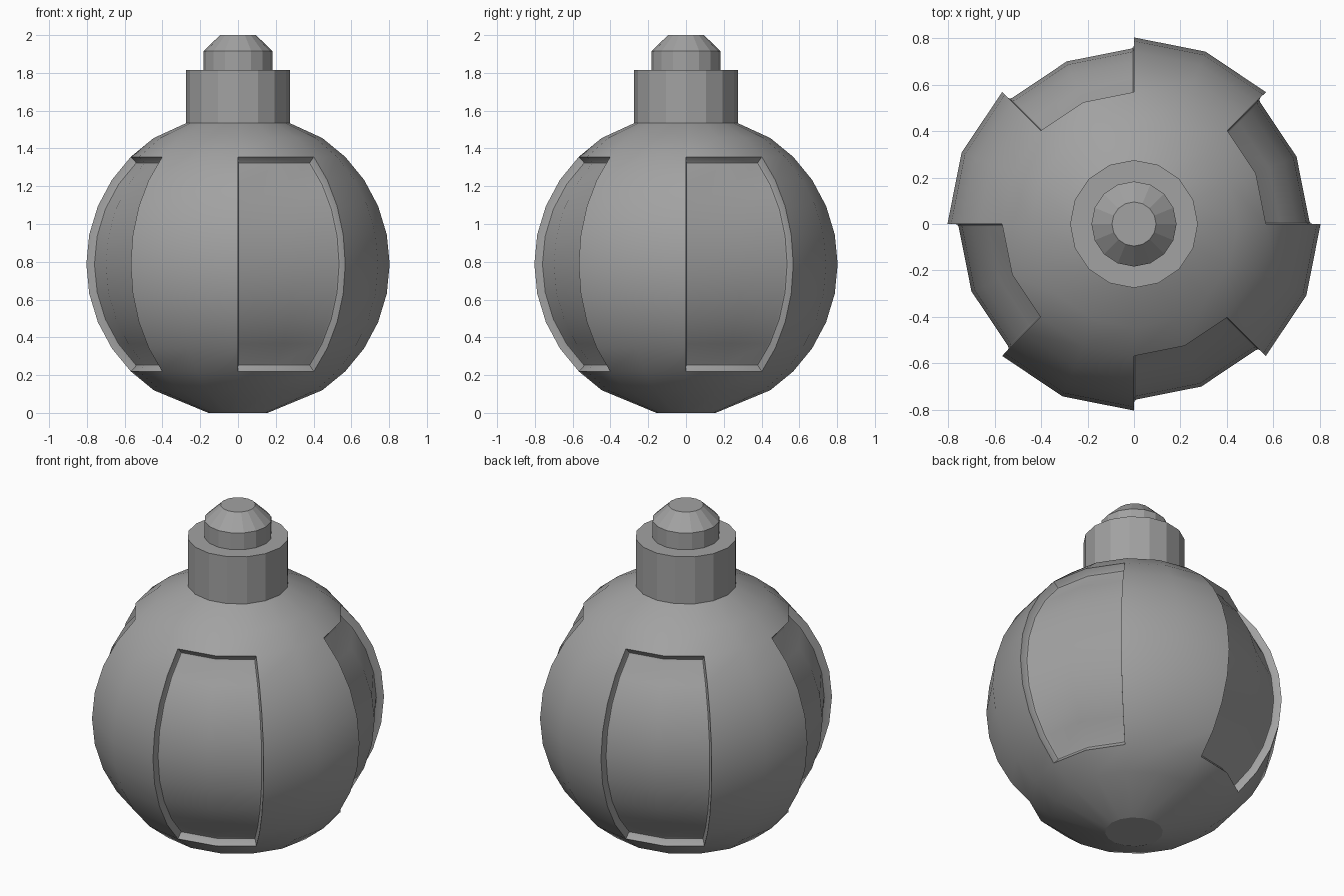
import bpy
import bmesh
from math import sin, cos, radians, degrees, atan2
from mathutils import Vector

if "Cube" in bpy.data.objects:
    bpy.data.objects.remove(bpy.data.objects["Cube"], do_unlink=True)

SIDES = 16
RADIUS = 0.803
CENTRE = Vector((0, 0, RADIUS * sin(radians(78.75))))

grey = bpy.data.materials.new("plain_grey")
grey.use_nodes = True
colour = (0.36, 0.36, 0.36, 1)
grey.diffuse_color = colour
grey.node_tree.nodes["Principled BSDF"].inputs["Base Color"].default_value = colour


def lathe(profile):
    """Closed turned solid from (radius, height) points, bottom to top."""
    bm = bmesh.new()
    step = radians(360 / SIDES)
    rings = [[bm.verts.new((r * cos(i * step), r * sin(i * step), z))
              for i in range(SIDES)] for r, z in profile]
    for low, high in zip(rings, rings[1:]):
        for i in range(SIDES):
            j = (i + 1) % SIDES
            bm.faces.new((low[i], low[j], high[j], high[i]))
    bm.faces.new(rings[0][::-1])
    bm.faces.new(rings[-1])
    bm.normal_update()
    return bm


def finish(bm, name):
    mesh = bpy.data.meshes.new(name)
    bm.to_mesh(mesh)
    bm.free()
    mesh.materials.append(grey)
    obj = bpy.data.objects.new(name, mesh)
    bpy.context.collection.objects.link(obj)
    return obj


# Round body, flat at the base and meeting the neck at the top
latitudes = [-78.75] + [11.25 * k for k in range(-5, 6)]
profile = [(RADIUS * cos(radians(a)), CENTRE.z + RADIUS * sin(radians(a)))
           for a in latitudes]
bm = lathe(profile + [(0.274, 1.534)])

# Four sunken panels, every other eighth of the body between 45 degree latitudes
panel_faces = []
for face in bm.faces:
    d = face.calc_center_median() - CENTRE
    azimuth = degrees(atan2(d.y, d.x)) % 90
    if abs(d.z) < RADIUS * sin(radians(45)) and len(face.verts) == 4 and azimuth < 45:
        panel_faces.append(face)
bmesh.ops.inset_region(bm, faces=panel_faces, thickness=0, depth=0)
for vert in {v for f in panel_faces for v in f.verts}:
    vert.co = CENTRE + (vert.co - CENTRE) * 0.943

# Soft inner corners around the panel floors
floor = set(panel_faces)
corners = [e for e in {e for f in floor for e in f.edges}
           if sum(f in floor for f in e.link_faces) == 1]
bmesh.ops.bevel(bm, geom=corners, offset=0.012, offset_type='OFFSET',
                segments=2, profile=0.5, affect='EDGES')
bmesh.ops.recalc_face_normals(bm, faces=bm.faces)
body = finish(bm, "round_body")

bpy.ops.object.select_all(action='DESELECT')
body.select_set(True)
bpy.context.view_layer.objects.active = body
bpy.ops.object.shade_smooth_by_angle(angle=radians(35))
for poly in body.data.polygons:
    if len(poly.vertices) == SIDES:
        poly.use_smooth = False

# Neck collar and bevelled cap
finish(lathe([(0.275, 1.5), (0.275, 1.815)]), "neck_collar")
finish(lathe([(0.183, 1.8), (0.183, 1.915), (0.095, 2.0)]), "top_cap")
